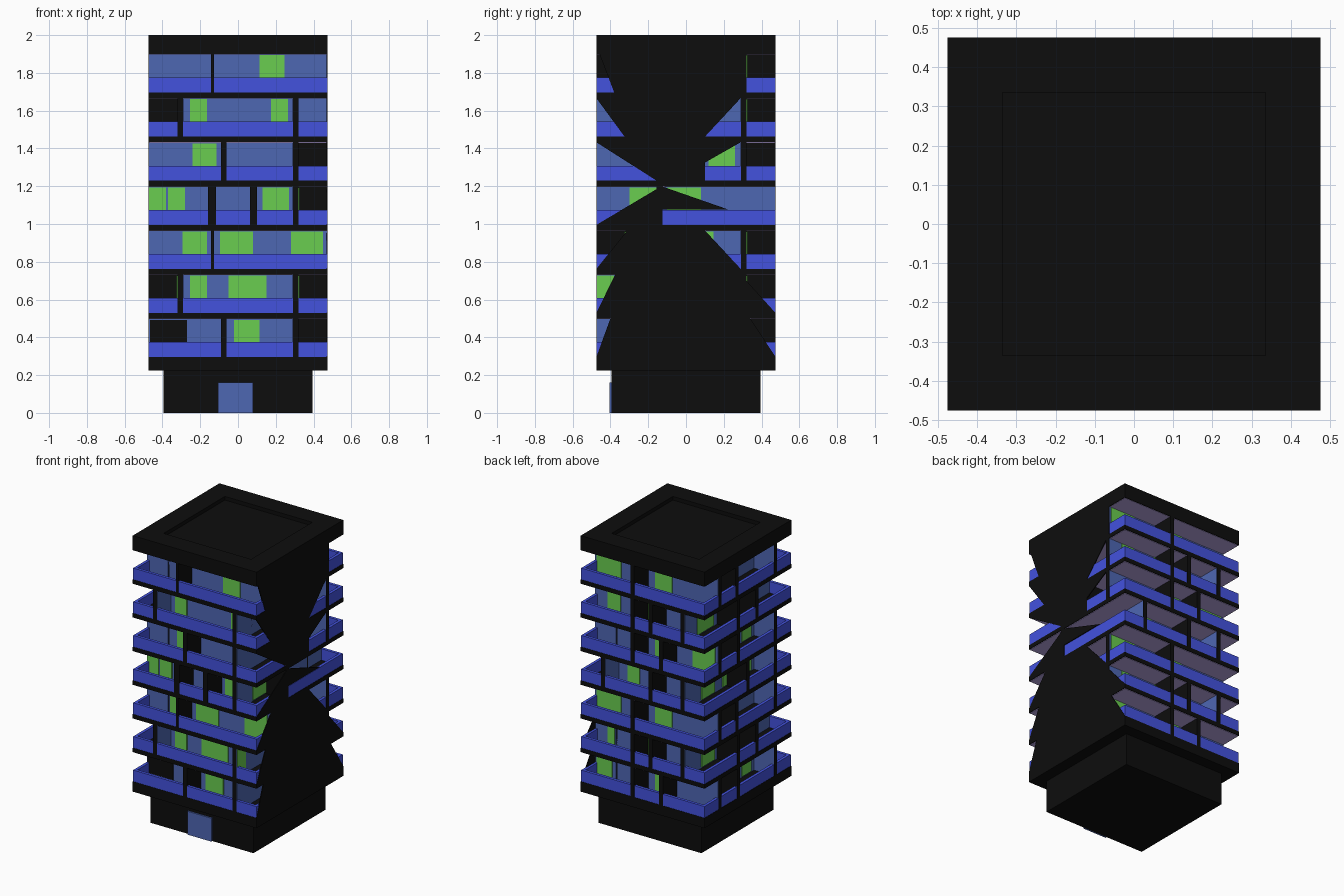
import bpy, bmesh, random
from mathutils import Matrix, Vector

if "Cube" in bpy.data.objects:
    bpy.data.objects.remove(bpy.data.objects["Cube"])

random.seed(4)
E, C = 0.475, 0.32             # facade edge, recessed glass plane


def material(name, rgb):
    m = bpy.data.materials.new(name)
    m.diffuse_color = (*rgb, 1)
    m.use_nodes = True
    m.node_tree.nodes["Principled BSDF"].inputs["Base Color"].default_value = m.diffuse_color
    return m


BLACK = material("black", (0.004, 0.004, 0.004))
BLUE = material("blue", (0.056, 0.084, 0.73))
GLASS = material("glass", (0.076, 0.135, 0.45))
GREEN = material("green", (0.144, 0.61, 0.08))
SOFFIT = material("soffit", (0.49, 0.39, 0.8))
parts = {}


def part(name, mat):
    if name not in parts:
        parts[name] = (bmesh.new(), mat)
    return parts[name][0]


def box(name, mat, x0, x1, y0, y1, z0, z1):
    m = Matrix.Translation(((x0 + x1) / 2, (y0 + y1) / 2, (z0 + z1) / 2)) \
        @ Matrix.Diagonal((abs(x1 - x0), abs(y1 - y0), abs(z1 - z0), 1))
    bmesh.ops.create_cube(part(name, mat), size=1, matrix=m)


def side_box(name, mat, side, u0, u1, d0, d1, z0, z1):
    """Box on one side: u runs along the facade, d points outwards."""
    s = 1 if side in ("right", "back") else -1
    a, b = sorted((s * d0, s * d1))
    if side in ("front", "back"):
        box(name, mat, u0, u1, a, b, z0, z1)
    else:
        box(name, mat, a, b, u0, u1, z0, z1)


def extrude_by(bm, faces, vec):
    r = bmesh.ops.extrude_face_region(bm, geom=faces)
    bmesh.ops.translate(bm, vec=Vector(vec),
                        verts=[v for v in r["geom"] if isinstance(v, bmesh.types.BMVert)])


# base and entrance
box("base", BLACK, -0.395, 0.395, -0.395, 0.395, 0, 0.225)
for x0, x1 in ((-0.105, -0.013), (-0.012, 0.08)):
    box("entrance_door", GLASS, x0, x1, -0.406, -0.39, 0, 0.162)

# divider fins per floor type; positions at +-0.305 are glazed corner walls
F = 0.305
A = dict(front=[-0.135], back=[0.08], left=[-F, 0.12, F], right=[-F, F])
B = dict(front=[-F, F], back=[-0.06, 0.08, -F], left=[-0.1, 0.1], right=[F])
B2 = dict(B, right=[0.085, F])
Cc = dict(front=[-0.075, F], back=[0.08, -0.14], left=[-F, 0.1, F], right=[0.085, F])
D = dict(front=[-0.138, 0.082, F], back=[-F, -0.06, F], left=[-F, 0.0], right=[-0.14])
floors = [Cc, B2, A, D, Cc, B, A]
half_width = {-0.135: 0.008, -0.138: 0.022, 0.082: 0.018}

# green windows per floor
green = dict(
    front=[[(-.02, .115)], [(-.255, -.165), (-.05, .15)],
           [(-.295, -.165), (-.095, .08), (.28, .45)],
           [(-.47, -.38), (-.37, -.28), (.13, .27)], [(-.24, -.115)],
           [(-.255, -.165), (.175, .265)], [(.115, .245)]],
    right=[[], [(-.47, -.38)], [(.1, .145)], [(-.3, -.15), (-.1, .08)],
           [(.12, .26)], [], []],
    back=[[(.34, .46), (-.1, .01)], [(.32, .375), (.045, .1)],
          [(.27, .46), (-.12, .01)], [(.13, .22)], [(-.1, .01), (-.45, -.28)],
          [(.275, .375), (.045, .105)], [(.27, .46), (-.12, .01)]],
    left=[[(a - w, a + w) for a, w in ((-.2, .05), (.0, .06), (.22, .07))
           if random.random() < .55] for _ in range(5)] + [[(.16, .34)], [(-.05, .05)]])

for i, fins in enumerate(floors):
    z0 = 0.295 + 0.2335 * i
    z1 = z0 + 0.204
    # slab, soffit and glazed core
    box("floor_slabs", BLACK, -E, E, -E, E, 0.225 if i == 0 else z0 - 0.0295, z0)
    box("soffits", SOFFIT, -E + .005, E - .005, -E + .005, E - .005, z1 - 0.003, z1)
    box("glass_core", GLASS, -C, C, -C, C, z0, z1)
    for side in ("front", "back", "left", "right"):
        # parapets
        side_box("parapets", BLUE, side, -E + .002, E - .002, E - 0.022, E - 0.002, z0, z0 + 0.079)
        for p in fins[side]:
            h = half_width.get(p, 0.015)
            side_box("divider_fins", BLACK, side, p - h, p + h, 0.3, E, z0, z1)
            if abs(p) == F:
                side_box("corner_glass", GLASS, side, p - .0165, p + .0165, 0.31, E - .003, z0, z1)
        # green windows
        for a, b in green[side][i]:
            side_box("green_windows", GREEN, side, a, b, C - .005, C + .006, z0 + .008, z1 - .006)

# dark window on the lowest floor
side_box("dark_window", BLACK, "front", -.467, -.27, C - .005, C + .006, .303, .493)

# slanted wall pieces on the right side, one profile (y, z) per floor
walls = [
    [(-E, .295), (-.40, .5), (.34, .5), (E, .295)],
    [(-E, .528), (-.375, .733), (.29, .733), (E, .528)],
    [(-E, .762), (-.31, .966), (.10, .966), (.29, .762)],
    [(-E, .995), (-.13, 1.2), (.22, 1.078), (-.13, 1.078), (-.13, .995)],
    [(-.155, 1.229), (-E, 1.433), (.29, 1.433), (.10, 1.325), (.10, 1.229)],
    [(-.325, 1.462), (-E, 1.667), (.29, 1.667), (.10, 1.462)],
    [(-.38, 1.696), (-.458, 1.9), (.32, 1.9), (.32, 1.696)],
]
bm = part("slanted_wall", BLACK)
for w in walls:
    face = bm.faces.new([bm.verts.new((E - .006, y, z)) for y, z in w])
    extrude_by(bm, [face], (.006, 0, 0))

# roof with a sunken panel inside a rim
box("roof", BLACK, -E, E, -E, E, 1.899, 2.0)
bm = part("roof", BLACK)
bm.normal_update()
top = [f for f in bm.faces if f.normal.z > 0.9]
bmesh.ops.inset_region(bm, faces=top, thickness=0.14, use_even_offset=True)
extrude_by(bm, top, (0, 0, -0.025))
bmesh.ops.delete(bm, geom=[f for f in top if f.is_valid], context='FACES')

for name, (bm, mat) in parts.items():
    bmesh.ops.recalc_face_normals(bm, faces=bm.faces[:])
    me = bpy.data.meshes.new(name)
    bm.to_mesh(me)
    bm.free()
    me.materials.append(mat)
    bpy.context.collection.objects.link(bpy.data.objects.new(name, me))
